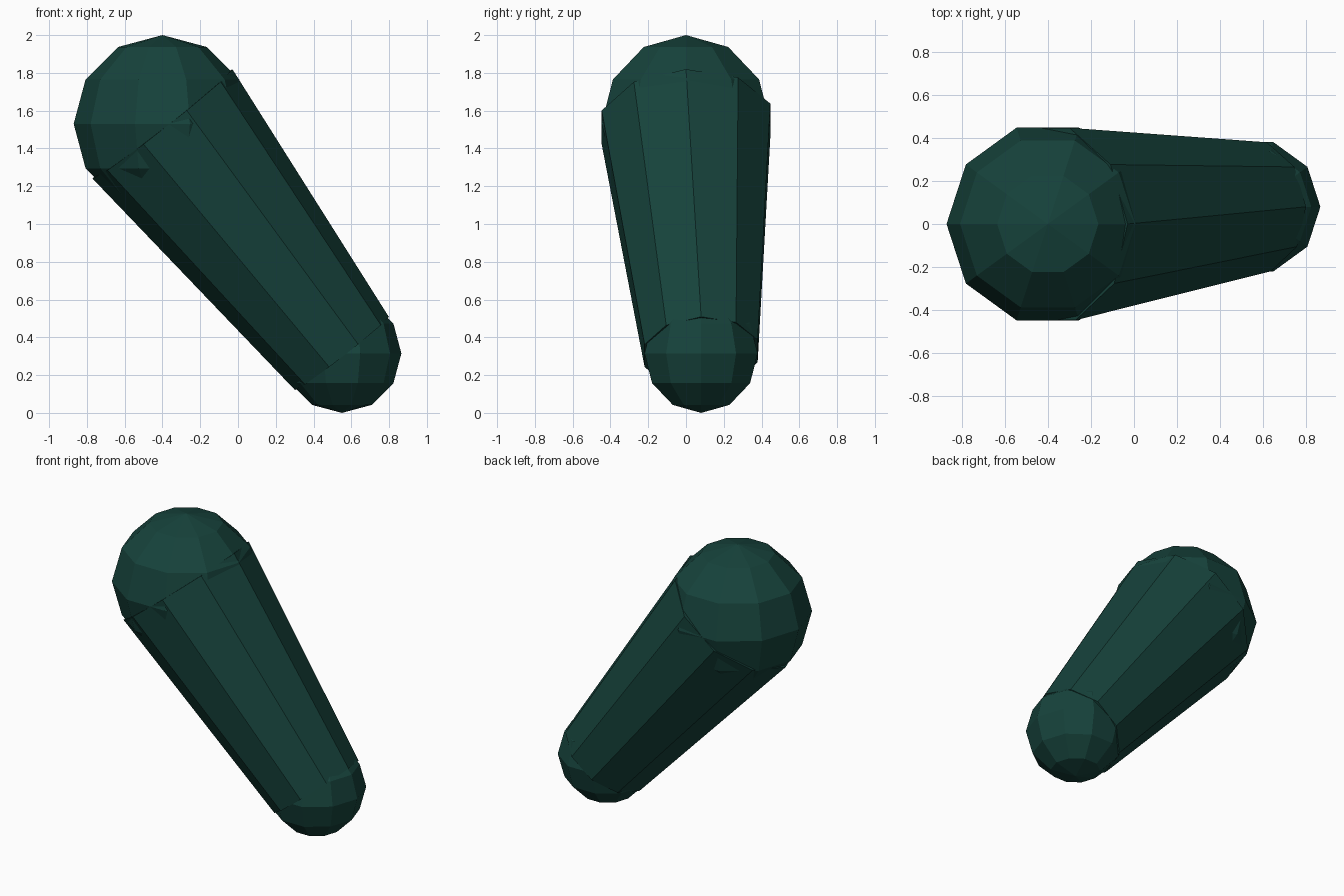
import bpy
from mathutils import Vector, Matrix

if "Cube" in bpy.data.objects:
    bpy.data.objects.remove(bpy.data.objects["Cube"])

SIDES, RINGS = 10, 6
TOP, TOP_R = Vector((-0.40, 0.0, 1.53)), 0.47
LOW, LOW_R = Vector((0.55, 0.08, 0.315)), 0.315

green = bpy.data.materials.new("dark_green")
green.diffuse_color = (0.008, 0.055, 0.044, 1)
green.use_nodes = True
green.node_tree.nodes["Principled BSDF"].inputs["Base Color"].default_value = green.diffuse_color


def finish(name):
    obj = bpy.context.object
    obj.name = name
    obj.data.materials.append(green)
    bpy.ops.object.shade_flat()
    return obj


def ball(name, centre, radius):
    bpy.ops.mesh.primitive_uv_sphere_add(segments=SIDES, ring_count=RINGS,
                                         radius=radius, location=centre)
    # put a vertex column on the x axis
    obj = finish(name)
    first = max(obj.data.vertices, key=lambda v: v.co.xy.length - abs(v.co.z)).co
    angle = Vector((first.x, first.y)).angle_signed(Vector((1, 0)))
    obj.data.transform(Matrix.Rotation(-angle, 4, 'Z'))
    return obj


# Rounded ends
ball("large_end", TOP, TOP_R)
ball("small_end", LOW, LOW_R)

# Tapered shaft running between the two ball centres
axis = LOW - TOP
d = axis.normalized()
u = Vector((-d.z, 0, d.x)).normalized()
v = d.cross(u)
bpy.ops.mesh.primitive_cone_add(vertices=SIDES, radius1=TOP_R, radius2=LOW_R,
                                depth=axis.length)
shaft = finish("tapered_shaft")
# align a corner of the ten-sided section with the upright plane
corner = shaft.data.vertices[0].co.xy
shaft.data.transform(Matrix.Rotation(-corner.angle_signed(Vector((1, 0))), 4, 'Z'))
frame = Matrix((u, v, d)).transposed().to_4x4()
shaft.matrix_world = Matrix.Translation((TOP + LOW) / 2) @ frame
